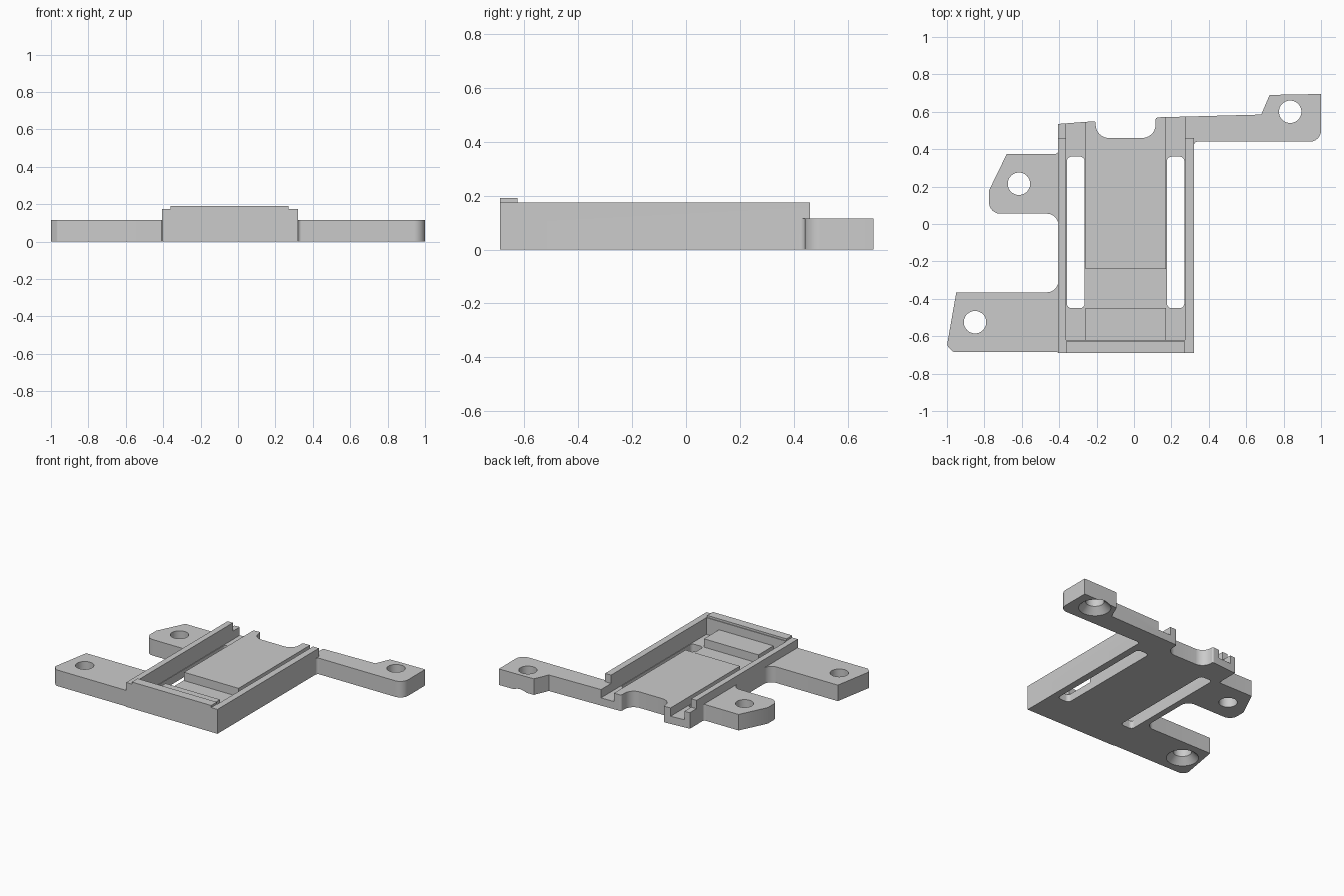
import bpy, bmesh, math
from mathutils import Vector

if "Cube" in bpy.data.objects:
    bpy.data.objects.remove(bpy.data.objects["Cube"], do_unlink=True)

COLOUR = (0.6, 0.6, 0.6, 1)
gray = bpy.data.materials.new("plain gray")
gray.use_nodes = True
gray.diffuse_color = COLOUR
gray.node_tree.nodes["Principled BSDF"].inputs["Base Color"].default_value = COLOUR

FLOOR, DECK, RAIL, LIP = 0.055, 0.115, 0.175, 0.19


def finish(bm, name):
    bmesh.ops.recalc_face_normals(bm, faces=bm.faces[:])
    mesh = bpy.data.meshes.new(name)
    bm.to_mesh(mesh)
    bm.free()
    mesh.materials.append(gray)
    ob = bpy.data.objects.new(name, mesh)
    bpy.context.collection.objects.link(ob)
    return ob


def rounded(corners, steps=8):
    """Outline from (x, y, fillet radius) corners."""
    pts = []
    for i, (x, y, r) in enumerate(corners):
        p = Vector((x, y))
        if r == 0:
            pts.append(p)
            continue
        a = (Vector(corners[i - 1][:2]) - p).normalized()
        b = (Vector(corners[(i + 1) % len(corners)][:2]) - p).normalized()
        half = a.angle(b) / 2
        centre = p + (a + b).normalized() * (r / math.sin(half))
        start = p + a * (r / math.tan(half)) - centre
        end = p + b * (r / math.tan(half)) - centre
        for k in range(steps + 1):
            pts.append(centre + start.lerp(end, k / steps).normalized() * r)
    return pts


def prism(name, corners, z0, z1):
    bm = bmesh.new()
    outline = rounded(corners)
    low, high = ([bm.verts.new((p.x, p.y, z)) for p in outline] for z in (z0, z1))
    bm.faces.new(low[::-1])
    bm.faces.new(high)
    for i in range(len(outline)):
        bm.faces.new((low[i - 1], low[i], high[i], high[i - 1]))
    return finish(bm, name)


def box(name, x0, x1, y0, y1, z0, z1, r=0):
    return prism(name, [(x0, y0, r), (x1, y0, r), (x1, y1, r), (x0, y1, r)], z0, z1)


def cone(name, x, y, r0, r1, z0, z1):
    bm = bmesh.new()
    bmesh.ops.create_cone(bm, cap_ends=True, segments=40, radius1=r0, radius2=r1, depth=z1 - z0)
    bmesh.ops.translate(bm, vec=(x, y, (z0 + z1) / 2), verts=bm.verts[:])
    return finish(bm, name)


def combine(target, tool, operation="DIFFERENCE"):
    mod = target.modifiers.new("combine", "BOOLEAN")
    mod.operation, mod.solver, mod.object = operation, "EXACT", tool
    bpy.context.view_layer.objects.active = target
    bpy.ops.object.modifier_apply(modifier=mod.name)
    bpy.data.objects.remove(tool, do_unlink=True)


# Bracket plate with three mounting ears and a notch at the back
plate = prism("bracket_plate", [
    (-0.405, -0.69, 0), (0.32, -0.69, 0), (0.32, 0.44, 0.02),
    (1, 0.44, 0.06), (1, 0.695, 0), (0.725, 0.69, 0), (0.68, 0.585, 0),
    (0.115, 0.57, 0.015), (0.115, 0.46, 0.07), (-0.205, 0.46, 0.07), (-0.205, 0.55, 0.01),
    (-0.405, 0.535, 0), (-0.405, 0.375, 0.015), (-0.68, 0.375, 0), (-0.775, 0.18, 0),
    (-0.775, 0.055, 0.06), (-0.405, 0.055, 0.06), (-0.405, -0.365, 0.06),
    (-0.95, -0.365, 0), (-1, -0.65, 0.02), (-0.965, -0.685, 0.02), (-0.41, -0.685, 0)], 0, DECK)

# Raised rail around three sides, with a lip on the front
combine(plate, prism("side_and_front_rail", [
    (-0.405, -0.69, 0), (0.32, -0.69, 0), (0.32, 0.46, 0), (0.273, 0.46, 0),
    (0.273, -0.62, 0), (-0.363, -0.62, 0), (-0.363, 0.46, 0), (-0.405, 0.46, 0)],
    FLOOR, RAIL), "UNION")
combine(plate, box("front_lip", -0.36, 0.27, -0.69, -0.625, DECK, LIP), "UNION")

# Side channels, each with a long slot through the floor
for x0, x1 in ((-0.363, -0.26), (0.172, 0.273)):
    combine(plate, box("channel_cutter", x0, x1, -0.62, 0.8, FLOOR, 0.3))
    combine(plate, box("slot_cutter", x0 + 0.004, x1 - 0.004, -0.45, 0.36, -0.1, 0.3, 0.025))

# Cross pocket between the front block and the main deck
combine(plate, box("pocket_cutter", -0.3, 0.21, -0.45, -0.24, FLOOR, 0.3))

# Screw holes; two are countersunk from below
for x, y, sunk in ((-0.85, -0.525, True), (0.835, 0.6, True), (-0.615, 0.215, False)):
    combine(plate, cone("hole_cutter", x, y, 0.06, 0.06, -0.1, 0.3))
    if sunk:
        combine(plate, cone("countersink_cutter", x, y, 0.115, 0.06, -0.01, 0.045))

bpy.ops.object.select_all(action="DESELECT")
plate.select_set(True)
bpy.context.view_layer.objects.active = plate
bpy.ops.object.shade_smooth_by_angle(angle=math.radians(30))
